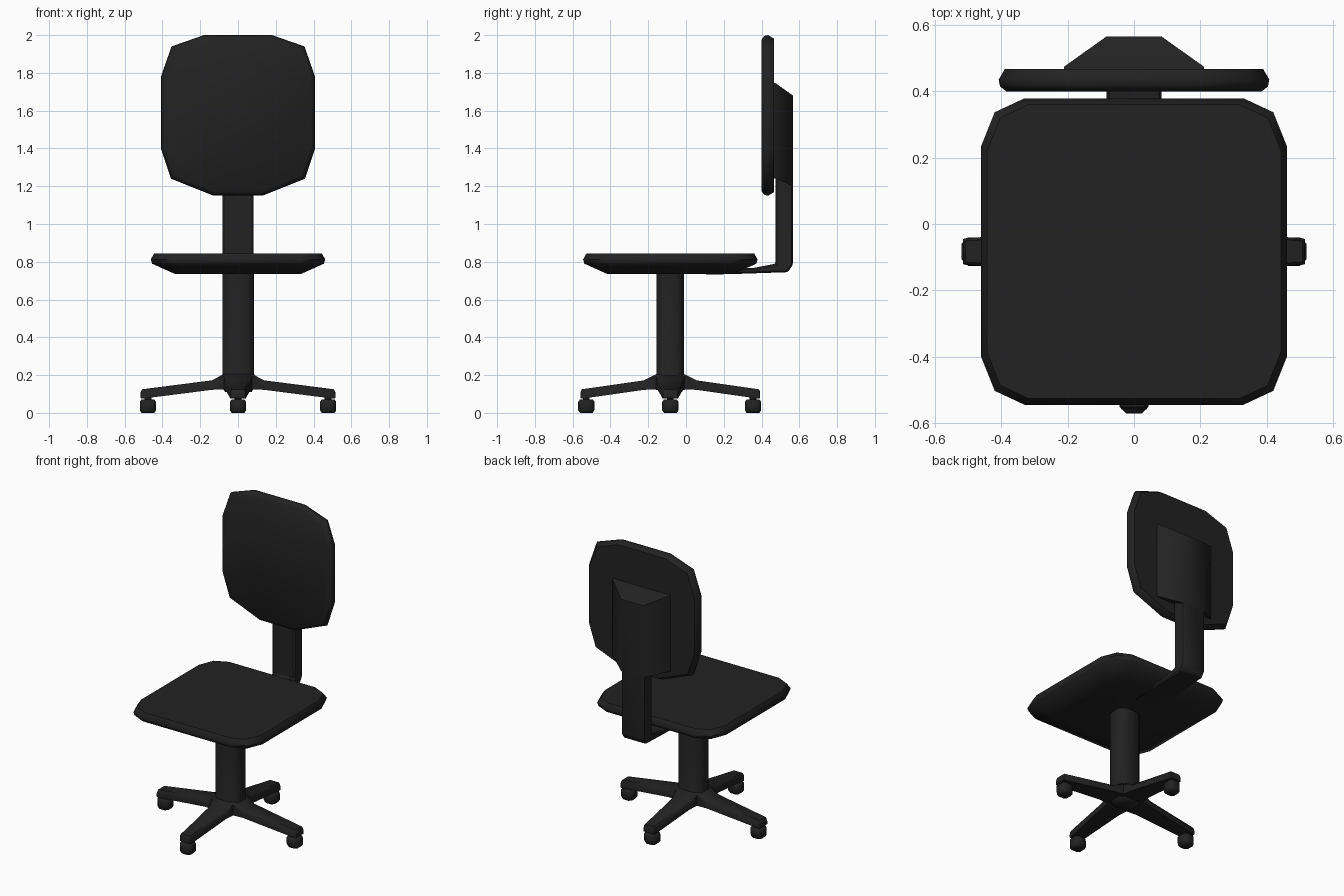
import bpy, bmesh, math
from mathutils import Vector, Matrix

cube = bpy.data.objects.get("Cube")
if cube:
    bpy.data.objects.remove(cube, do_unlink=True)

black = bpy.data.materials.new("soft_black")
black.use_nodes = True
colour = (0.016, 0.016, 0.016, 1)
black.diffuse_color = colour
bsdf = black.node_tree.nodes["Principled BSDF"]
bsdf.inputs["Base Color"].default_value = colour
bsdf.inputs["Roughness"].default_value = 0.8

CENTRE_Y = -0.083


def loft(name, rings, angle=50, bevel=0):
    """Skin a list of equal-length point rings and cap both ends."""
    bm = bmesh.new()
    loops = [[bm.verts.new(p) for p in ring] for ring in rings]
    n = len(loops[0])
    for a, b in zip(loops, loops[1:]):
        for i in range(n):
            j = (i + 1) % n
            bm.faces.new((a[i], a[j], b[j], b[i]))
    bm.faces.new(loops[0])
    bm.faces.new(loops[-1])
    bmesh.ops.recalc_face_normals(bm, faces=bm.faces)
    mesh = bpy.data.meshes.new(name)
    bm.to_mesh(mesh)
    bm.free()
    mesh.materials.append(black)
    obj = bpy.data.objects.new(name, mesh)
    bpy.context.collection.objects.link(obj)
    if bevel:
        mod = obj.modifiers.new("soft_edges", "BEVEL")
        mod.width = bevel
        mod.segments = 1
    bpy.ops.object.select_all(action="DESELECT")
    obj.select_set(True)
    bpy.context.view_layer.objects.active = obj
    bpy.ops.object.shade_smooth_by_angle(angle=math.radians(angle))
    return obj


def mirrored(half):
    """Close a right-hand outline by mirroring it across the vertical axis."""
    return half + [(-x, v) for x, v in reversed(half)]


def octagon(r, z, sx=1.0, sy=1.0, cut=0.55):
    half = [(r * cut, -r), (r, -r * cut), (r, r * cut), (r * cut, r)]
    return [Vector((x * sx, y * sy, z)) for x, y in mirrored(half)]


def shift(points, offset):
    return [p + Vector(offset) for p in points]


# Seat cushion: rounded square with a tapered underside
seat_half = [(0.33, -0.462), (0.42, -0.42), (0.462, -0.315),
             (0.462, 0.315), (0.42, 0.42), (0.33, 0.462)]
seat_rings = []
for scale, z in [(0.72, 0.735), (0.985, 0.79), (1, 0.812), (0.96, 0.845)]:
    seat_rings.append([Vector((x * scale, y * scale + CENTRE_Y, z))
                       for x, y in mirrored(seat_half)])
loft("seat", seat_rings)

# Backrest cushion: twelve-sided upright pad
back_half = [(0.13, 1.15), (0.355, 1.24), (0.408, 1.40),
             (0.408, 1.78), (0.352, 1.94), (0.18, 2.0)]
back_rings = []
for scale, y in [(0.945, 0.40), (0.99, 0.415), (1, 0.435), (0.955, 0.467)]:
    back_rings.append([Vector((x * scale, y, 1.575 + (z - 1.575) * scale))
                       for x, z in mirrored(back_half)])
loft("backrest", back_rings)

# Flared mount blending the post into the backrest
mount_rings = []
for y, w, low, high in [(0.45, 0.215, 1.24, 1.75), (0.475, 0.21, 1.24, 1.745),
                        (0.566, 0.082, 1.20, 1.68)]:
    mount_rings.append([Vector((x, y, z))
                        for x, z in mirrored([(w, low), (w, high)])])
loft("backrest_mount", mount_rings, 45)

# Bent post running from beneath the seat up to the backrest
post_profile = [(0.10, 0.732), (0.25, 0.735), (0.54, 0.745), (0.566, 0.785),
                (0.566, 1.67), (0.472, 1.67), (0.475, 0.79), (0.36, 0.768),
                (0.10, 0.76)]
loft("back_post", [[Vector((x, y, z)) for y, z in post_profile]
                   for x in (-0.083, 0.083)], 40, 0.008)

# Central column with a flared foot
column_rings = [octagon(r, z, 1, 0.87) for r, z in
                [(0.07, 0.11), (0.10, 0.16), (0.083, 0.21), (0.083, 0.76)]]
loft("column", [shift(r, (0.002, CENTRE_Y, 0)) for r in column_rings], 60)

# Four tapered legs, each with a caster
leg_sections = [(0.0, 0.075, 0.12, 0.205), (0.075, 0.075, 0.125, 0.205),
                (0.14, 0.066, 0.122, 0.172), (0.985, 0.04, 0.075, 0.125),
                (1.0, 0.038, 0.078, 0.11)]
legs = [("right", 0.515, 0.477), ("front", 0.476, 0.445),
        ("left", 0.515, 0.477), ("back", 0.476, 0.438)]
for i, (side, length, reach) in enumerate(legs):
    turn = Matrix.Rotation(math.pi + i * math.pi / 2, 4, "Z")
    turn = Matrix.Translation((0, CENTRE_Y, 0)) @ turn
    rings = []
    for s, w, low, high in leg_sections:
        d = s if s < 0.2 else s * length
        section = mirrored([(w, low), (w, high - 0.012), (w * 0.8, high)])
        rings.append([turn @ Vector((d, y, z)) for y, z in section])
    loft(side + "_leg", rings, 45)

    wheel = [octagon(r, z) for r, z in
             [(0.034, 0), (0.043, 0.014), (0.043, 0.058), (0.035, 0.07),
              (0.018, 0.071), (0.018, 0.085)]]
    loft(side + "_caster",
         [[turn @ p for p in shift(r, (reach, 0, 0))] for r in wheel], 55)
